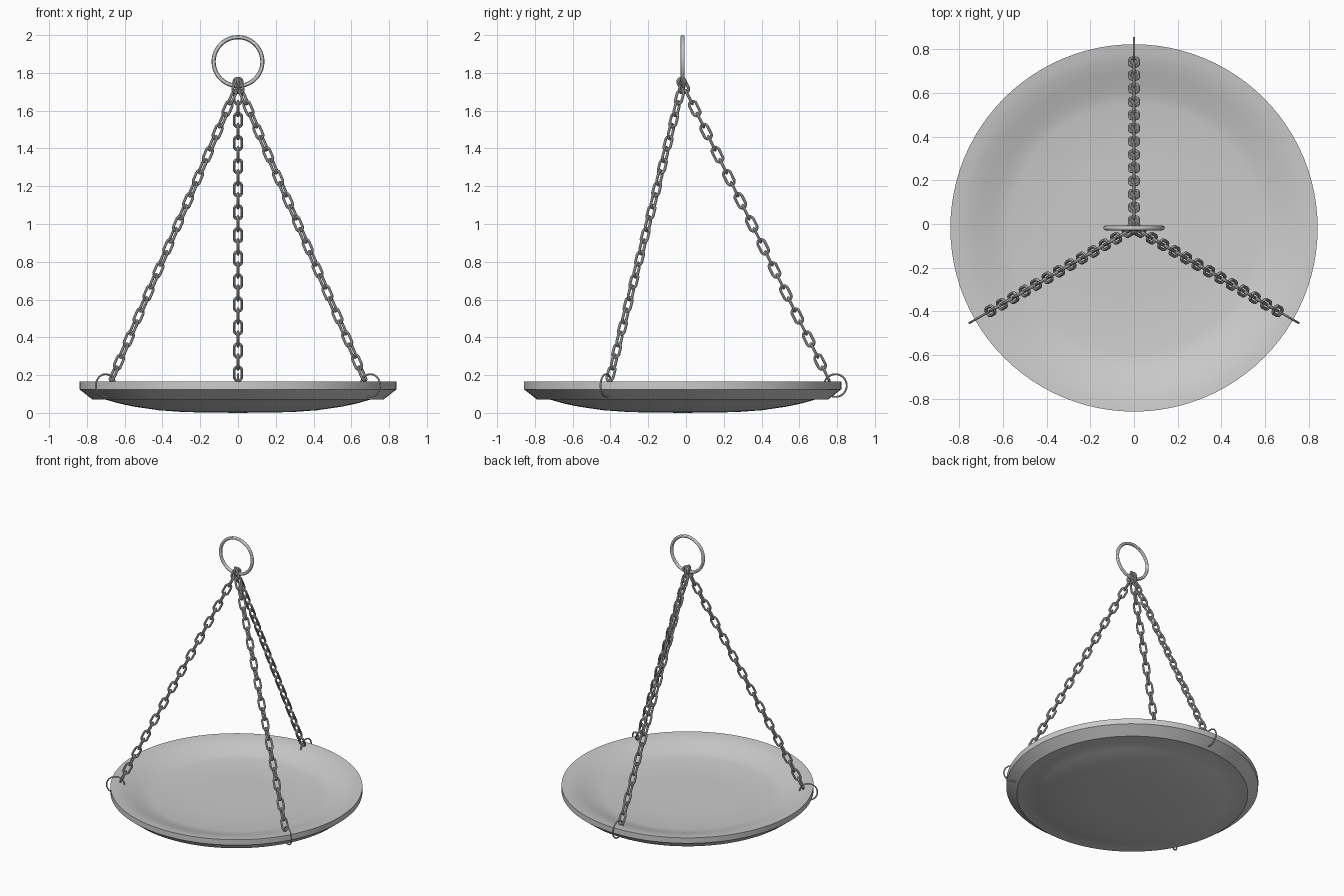
import bpy, bmesh
from math import pi, sin, cos, radians
from mathutils import Vector, Matrix

if "Cube" in bpy.data.objects:
    bpy.data.objects.remove(bpy.data.objects["Cube"])

CY = -0.018  # hanging axis in y


def finish(name, bm, angle=30):
    bmesh.ops.recalc_face_normals(bm, faces=bm.faces[:])
    me = bpy.data.meshes.new(name)
    bm.to_mesh(me)
    bm.free()
    ob = bpy.data.objects.new(name, me)
    bpy.context.collection.objects.link(ob)
    bpy.ops.object.select_all(action='DESELECT')
    ob.select_set(True)
    bpy.context.view_layer.objects.active = ob
    bpy.ops.object.shade_smooth_by_angle(angle=radians(angle))
    return ob


def add_loop(bm, mat, a, b, wire, straight=0.0, n=32, sides=10):
    """Closed wire loop in the local XZ plane, stretched along Z by 'straight'."""
    rows = []
    for i in range(n):
        t = 2 * pi * (i + 0.5) / n
        c = Vector((a * cos(t), 0, b * sin(t) + (straight if sin(t) > 0 else -straight)))
        nrm = Vector((cos(t) / a, 0, sin(t) / b)).normalized()
        row = []
        for j in range(sides):
            u = 2 * pi * j / sides
            row.append(bm.verts.new(mat @ (c + wire * (cos(u) * nrm + sin(u) * Vector((0, 1, 0))))))
        rows.append(row)
    for i in range(n):
        r, s = rows[i], rows[(i + 1) % n]
        for j in range(sides):
            k = (j + 1) % sides
            bm.faces.new((r[j], r[k], s[k], s[j]))


# dish: lathed profile, underside to rim to inner floor
profile = [(0, 0), (0.28, 0.004), (0.42, 0.014), (0.55, 0.033), (0.63, 0.050), (0.70, 0.070),
           (0.77, 0.070), (0.84, 0.125), (0.84, 0.165), (0.80, 0.161), (0.76, 0.153),
           (0.71, 0.138), (0.65, 0.117), (0.61, 0.106), (0.57, 0.098), (0.3, 0.094), (0, 0.093)]
bm = bmesh.new()
vs = [bm.verts.new((r, 0, z)) for r, z in profile]
es = [bm.edges.new(p) for p in zip(vs, vs[1:])]
bmesh.ops.spin(bm, geom=vs + es, cent=(0, 0, 0), axis=(0, 0, 1), angle=2 * pi, steps=96)
bmesh.ops.remove_doubles(bm, verts=bm.verts[:], dist=1e-5)
dish = finish("dish", bm, 20)
dish.location.y = CY

# top ring
bm = bmesh.new()
add_loop(bm, Matrix.Translation((0, CY, 1.86)), 0.129, 0.129, 0.011, n=64, sides=12)
finish("top_ring", bm)

# three chains with rim rings
slope = 0.495                                   # outward travel per unit of drop
direction = Vector((slope, 0, -1)).normalized()
side = Vector((0, 1, 0))
across = direction.cross(side)
for name, deg in (("back", 90), ("left", 210), ("right", 330)):
    turn = Matrix.Translation((0, CY, 0)) @ Matrix.Rotation(radians(deg), 4, 'Z')
    bm = bmesh.new()
    for i in range(26):
        z = 1.733 - 0.061 * i
        x_ax, y_ax = (side, across) if i % 2 else (across, side)
        frame = Matrix((x_ax, y_ax, direction)).transposed().to_4x4()
        frame.translation = ((1.74 - z) * slope, 0, z)
        add_loop(bm, turn @ frame, 0.020, 0.022, 0.0075, straight=0.019, n=20, sides=8)
    finish(name + "_chain", bm)
    bm = bmesh.new()
    add_loop(bm, turn @ Matrix.Translation((0.809, 0, 0.145)), 0.060, 0.060, 0.005, n=40, sides=8)
    finish(name + "_rim_ring", bm)
